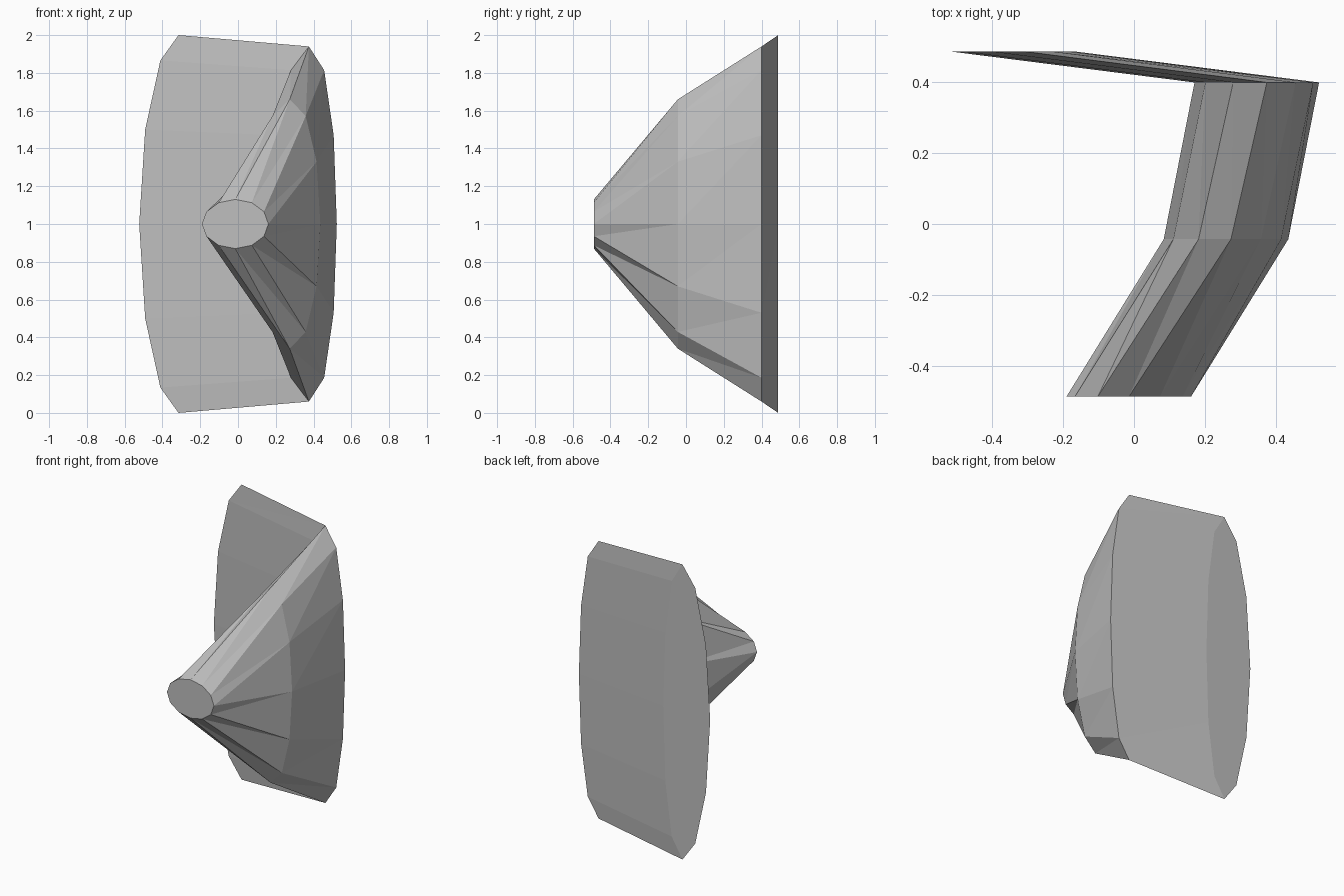
import bpy
import bmesh
import math

default_cube = bpy.data.objects.get("Cube")
if default_cube:
    bpy.data.objects.remove(default_cube, do_unlink=True)

SIDES = 12
HALF_WIDTH = 0.176
BOW = 0.032          # sideways bow of the tall sections
# Sections from front to back: centre x, y, half height
SECTIONS = [(-0.015, -0.488, 0.13),
            (0.26, -0.043, 0.66),
            (0.347, 0.40, 0.94),
            (-0.347, 0.488, 1.0)]

# Plain grey finish
grey = bpy.data.materials.new("plain_grey")
grey.use_nodes = True
colour = (0.52, 0.52, 0.52, 1.0)
grey.diffuse_color = colour
grey.node_tree.nodes["Principled BSDF"].inputs["Base Color"].default_value = colour


def add_ring(bm, centre_x, y, half_height):
    """Twelve-sided upright oval, bowed towards +x at top and bottom."""
    ring = []
    for i in range(SIDES):
        angle = math.tau * i / SIDES
        dz = half_height * math.sin(angle)
        x = centre_x + HALF_WIDTH * math.cos(angle) + BOW * dz * dz
        ring.append(bm.verts.new((x, y, 1 + dz)))
    return ring


# Swept shell: flaring neck, then a folded-back thin panel
bm = bmesh.new()
rings = [add_ring(bm, *section) for section in SECTIONS]
for front, back in zip(rings, rings[1:]):
    for i in range(SIDES):
        j = (i + 1) % SIDES
        bm.faces.new((front[i], back[i], back[j]))
        bm.faces.new((front[i], back[j], front[j]))

# End caps
bm.faces.new(rings[0])
bm.faces.new(rings[-1][::-1])

mesh = bpy.data.meshes.new("flared_shell")
bm.to_mesh(mesh)
bm.free()
mesh.materials.append(grey)
shell = bpy.data.objects.new("flared_shell", mesh)
bpy.context.scene.collection.objects.link(shell)
